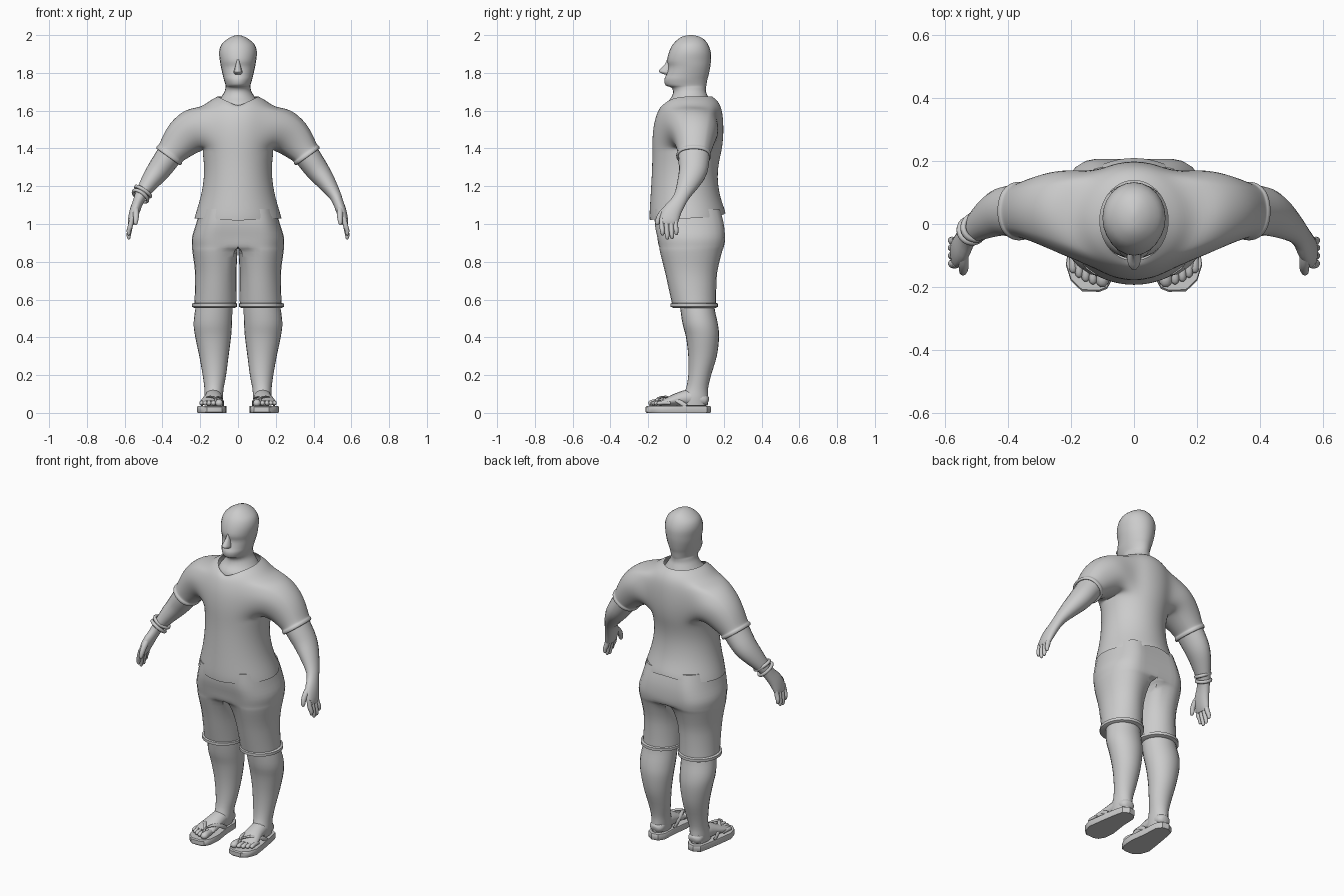
import bpy, bmesh
from math import sin, cos, pi, atan2
from mathutils import Vector


def finish(name, bm, mirror=False, subsurf=0, angle=50):
    bmesh.ops.recalc_face_normals(bm, faces=bm.faces[:])
    me = bpy.data.meshes.new(name)
    bm.to_mesh(me)
    bm.free()
    ob = bpy.data.objects.new(name, me)
    bpy.context.collection.objects.link(ob)
    bpy.ops.object.select_all(action='DESELECT')
    ob.select_set(True)
    bpy.context.view_layer.objects.active = ob
    bpy.ops.object.shade_smooth_by_angle(angle=angle * pi / 180)
    if mirror:
        m = ob.modifiers.new("Mirror", 'MIRROR')
        m.use_mirror_merge = False
    if subsurf:
        s = ob.modifiers.new("Subsurf", 'SUBSURF')
        s.levels = s.render_levels = subsurf
    return ob


def spline(secs, sub):
    """Catmull-Rom interpolation of section tuples."""
    out = []
    for i in range(len(secs) - 1):
        p0, p1 = secs[max(i - 1, 0)], secs[i]
        p2, p3 = secs[i + 1], secs[min(i + 2, len(secs) - 1)]
        for j in range(sub):
            t = j / sub
            out.append(tuple(0.5 * (2 * b + (c - a) * t + (2 * a - 5 * b + 4 * c - d) * t * t
                                    + (3 * b - a - 3 * c + d) * t ** 3)
                             for a, b, c, d in zip(p0, p1, p2, p3)))
    return out + [tuple(secs[-1])]


def add_rings(bm, rings, cap=True):
    rows = [[bm.verts.new(p) for p in r] for r in rings]
    n = len(rows[0])
    for a, b in zip(rows, rows[1:]):
        for i in range(n):
            bm.faces.new((a[i], a[(i + 1) % n], b[(i + 1) % n], b[i]))
    if cap:
        bm.faces.new(rows[0])
        bm.faces.new(rows[-1])
    return rows


def flat_ring(sec, n=24):
    """Horizontal ring: z, y0, y1, x0, x1, squareness of the inner side."""
    z, y0, y1, x0, x1, k = sec
    pts = []
    for i in range(n):
        c, s = cos(2 * pi * i / n), sin(2 * pi * i / n)
        if c < 0:
            f = 1 + k * (1 / max(abs(c), abs(s)) - 1)
            c, s = c * f, s * f
        pts.append(((x0 + x1) / 2 + (x1 - x0) / 2 * c, (y0 + y1) / 2 + (y1 - y0) / 2 * s, z))
    return pts


def tube_rings(path, side, n, sub):
    """Elliptical rings along a path of (x, y, z, half width, half thickness)."""
    path = spline(path, sub)
    rings = []
    for i, p in enumerate(path):
        a, b = path[max(i - 1, 0)], path[min(i + 1, len(path) - 1)]
        t = (Vector(b[:3]) - Vector(a[:3])).normalized()
        u = Vector(side)
        u = (u - t * u.dot(t)).normalized()
        v = t.cross(u)
        rings.append([Vector(p[:3]) + u * p[3] * cos(2 * pi * j / n) + v * p[4] * sin(2 * pi * j / n)
                      for j in range(n)])
    return rings


def tubes(name, paths, side, n=12, sub=3, mirror=True):
    bm = bmesh.new()
    for p in paths:
        add_rings(bm, tube_rings(p, side, n, sub))
    return finish(name, bm, mirror)


def stack(name, secs, sub=3, mirror=True, n=24):
    bm = bmesh.new()
    add_rings(bm, [flat_ring(s, n) for s in spline(secs, sub)])
    return finish(name, bm, mirror)


# Head and neck
head = [(1.58, -.11, .13, .12), (1.635, -.105, .13, .112), (1.67, -.078, .118, .09), (1.70, -.068, .106, .072),
        (1.722, -.078, .105, .066), (1.735, -.108, .108, .066), (1.765, -.115, .113, .075), (1.79, -.105, .12, .081),
        (1.83, -.094, .128, .09), (1.865, -.1, .132, .096), (1.91, -.09, .131, .1), (1.95, -.07, .117, .088),
        (1.98, -.04, .092, .055), (1.995, -.01, .06, .025), (2.0, .02, .035, .005)]
stack("head", [(z, a, b, -r, r, 0) for z, a, b, r in head], mirror=False)
nose = [(1.875, -.1, -.08, .006), (1.845, -.113, -.07, .012), (1.815, -.143, -.07, .02),
        (1.803, -.142, -.07, .023), (1.792, -.115, -.07, .018)]
stack("nose", [(z, a, b, -r, r, 0) for z, a, b, r in nose], 2, False, 10)

# Shirt: torso rings with armholes, sleeves grown out of the holes
N = 20
torso = [(1.03, -.195, .212, .234, -.012, .03), (1.06, -.197, .208, .226, -.008, .02),
         (1.15, -.19, .18, .197, 0, 0), (1.25, -.184, .167, .181, 0, 0), (1.33, -.181, .177, .183, 0, 0),
         (1.39, -.181, .192, .192, 0, 0), (1.46, -.181, .201, .21, 0, 0), (1.54, -.172, .201, .22, 0, 0),
         (1.615, -.152, .192, .2, -.02, 0), (1.655, -.135, .168, .15, -.035, 0), (1.675, -.118, .14, .11, -.052, 0)]
rings = []
for z, y0, y1, r, zf, zb in torso:
    ring = []
    for i in range(N):
        c, s = cos(2 * pi * i / N), sin(2 * pi * i / N)
        ring.append((r * c, (y0 + y1) / 2 + (y1 - y0) / 2 * s, z + (1 - abs(c)) * (zf if s < 0 else zb)))
    rings.append(ring)
bm = bmesh.new()
rows = add_rings(bm, rings, cap=False)
hole = [f for f in bm.faces if 1.39 < f.calc_center_median().z < 1.6
        and abs(f.calc_center_median().x) > .115]
sides = {}
for s in (1, -1):
    faces = [f for f in hole if f.calc_center_median().x * s > 0]
    vs = {v for f in faces for v in f.verts if not all(g in faces for g in v.link_faces)}
    sides[s] = sorted(vs, key=lambda v: atan2((v.co.z - 1.5) / .11, (v.co.y - .02) / .15))
bmesh.ops.delete(bm, geom=hole, context='FACES')
# sleeve sections: x, y, z, half depth, half height, upward normal (x, z)
sleeve = [(.228, .04, 1.503, .145, .122, .4, .92), (.298, .047, 1.452, .115, .108, .66, .75),
          (.345, .045, 1.39, .096, .083, .79, .61), (.358, .043, 1.373, .093, .077, .81, .58),
          (.36, .042, 1.37, .1, .083, .81, .58), (.37, .041, 1.355, .1, .083, .81, .58),
          (.371, .041, 1.353, .085, .068, .81, .58), (.35, .042, 1.385, .08, .062, .81, .58)]
for s, prev in sides.items():
    ang = [atan2((v.co.z - 1.5) / .11, (v.co.y - .02) / .15) for v in prev]
    for x, y, z, a, b, nx, nz in sleeve:
        cur = [bm.verts.new((s * (x + nx * b * sin(t)), y + a * cos(t), z + nz * b * sin(t))) for t in ang]
        m = len(cur)
        for i in range(m):
            bm.faces.new((prev[i], prev[(i + 1) % m], cur[(i + 1) % m], cur[i]))
        prev = cur
bmesh.ops.delete(bm, geom=[v for v in bm.verts if not v.link_faces], context='VERTS')
finish("shirt", bm, subsurf=2, angle=180)

# Shorts with turned-up hems
stack("shorts", [(1.08, -.165, .18, 0, .2, 1), (1.0, -.165, .2, 0, .222, 1), (.93, -.152, .206, 0, .243, 1),
                 (.88, -.142, .2, 0, .243, 1), (.85, -.137, .19, .003, .241, .5), (.75, -.112, .166, .008, .228, .15),
                 (.65, -.09, .16, .008, .228, 0), (.56, -.07, .16, .01, .232, 0)])
stack("shorts_hem", [(.582, -.074, .16, .01, .232, 0), (.578, -.082, .17, .004, .243, 0),
                     (.562, -.082, .17, .004, .243, 0), (.555, -.065, .155, .02, .23, 0)], 1)

# Lower legs
leg = [(.64, -.04, .145, .03, .21), (.55, -.03, .152, .03, .226), (.47, -.018, .169, .032, .235),
       (.4, 0, .175, .037, .226), (.3, .012, .163, .05, .205), (.2, .012, .133, .063, .187),
       (.13, 0, .117, .076, .178), (.08, -.025, .118, .08, .178), (.04, -.03, .115, .085, .175)]
stack("lower_leg", [s + (0,) for s in leg])

# Feet and toes
tubes("foot", [[(.128, .118, .06, .02, .018), (.128, .1, .065, .042, .033), (.13, .04, .08, .046, .046),
                (.133, -.03, .074, .05, .038), (.14, -.1, .058, .06, .023), (.143, -.14, .052, .055, .014)]],
      (1, 0, 0), 16)
toes = [(.1, -.178, .02), (.13, -.176, .013), (.153, -.168, .0125), (.174, -.156, .012), (.193, -.142, .0115)]
tubes("toes", [[(x, y + .06, .052, r * .8, r * .8), (x, y + .02, .054, r, r), (x, y - r * .4, .05, r, r * .9),
                (x, y - r, .047, r * .4, r * .4)] for x, y, r in toes], (1, 0, 0), 10, 2)

# Flip-flop soles and straps
outline = [(.085, -.205), (.11, -.215), (.165, -.213), (.2, -.18), (.216, -.13), (.202, -.03), (.187, .06),
           (.175, .11), (.14, .132), (.1, .125), (.078, .09), (.074, 0), (.06, -.1), (.066, -.17)]
bm = bmesh.new()
add_rings(bm, [[(.137 + (x - .137) * k, y * k, z) for x, y in outline]
               for z, k in ((0, .97), (.006, 1), (.03, 1), (.036, .975))])
finish("sandal_sole", bm, True, angle=35)
tubes("sandal_strap", [[(.118, -.165, .045, .007, .006), (.12, -.145, .078, .008, .006), (.16, -.09, .085, .011, .005),
                        (.186, -.04, .062, .012, .005), (.19, 0, .036, .012, .005)],
                       [(.118, -.165, .045, .007, .006), (.118, -.145, .078, .008, .006),
                        (.096, -.09, .082, .011, .005), (.08, -.04, .062, .012, .005), (.08, 0, .036, .012, .005)]],
      (0, 1, 0), 8)

# Arms running into flat palms
tubes("arm", [[(.32, .045, 1.43, .085, .072), (.37, .042, 1.355, .083, .068), (.42, .038, 1.285, .076, .062),
               (.465, .015, 1.225, .062, .05), (.51, -.018, 1.158, .043, .034), (.53, -.042, 1.115, .041, .028),
               (.548, -.075, 1.065, .05, .027), (.562, -.09, 1.02, .05, .021), (.567, -.093, .998, .044, .014)]],
      (0, 1, 0), 20)

# Fingers and thumb
fingers = [(-.128, .94), (-.103, .918), (-.078, .922), (-.055, .942)]
paths = [[(.562, y, 1.03, .012, .012), (.57, y, .99, .0135, .014), (.578, y + .003, tip + .025, .012, .012),
          (.578, y + .004, tip + .006, .009, .008), (.577, y + .004, tip, .004, .003)] for y, tip in fingers]
paths.append([(.542, -.08, 1.095, .018, .016), (.54, -.118, 1.065, .018, .017), (.54, -.142, 1.035, .015, .015),
              (.542, -.152, 1.005, .012, .011), (.543, -.154, .995, .005, .005)])
tubes("fingers", paths, (0, 1, 0), 10)

# Bracelets on one wrist
for k, (x, y, z, tilt) in enumerate([(-.502, -.011, 1.172, .15), (-.516, -.022, 1.148, -.1)]):
    bpy.ops.mesh.primitive_torus_add(major_segments=24, minor_segments=8, major_radius=.046, minor_radius=.009,
                                     location=(x, y, z))
    ob = bpy.context.object
    ob.name = "bracelet_%d" % (k + 1)
    ob.scale = (.88, 1.03, 1.1)
    d = Vector((-.5, -.37 + tilt, -.78))
    ob.rotation_euler = d.to_track_quat('Z', 'Y').to_euler()
    bpy.ops.object.shade_smooth_by_angle(angle=pi / 3)
